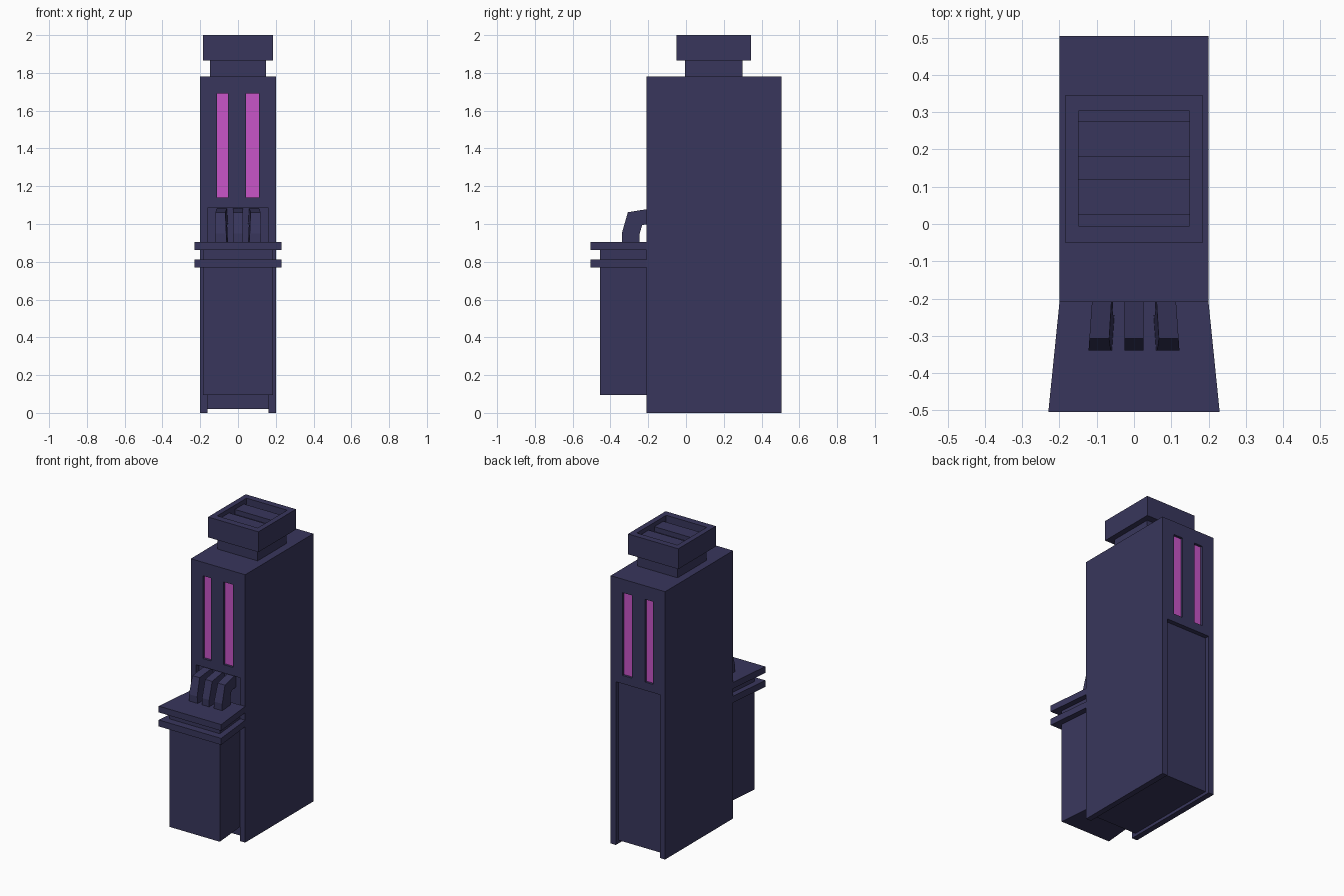
import bpy, bmesh

if "Cube" in bpy.data.objects:
    bpy.data.objects.remove(bpy.data.objects["Cube"])


def material(name, rgb):
    m = bpy.data.materials.new(name)
    m.diffuse_color = (*rgb, 1)
    m.use_nodes = True
    m.node_tree.nodes["Principled BSDF"].inputs["Base Color"].default_value = m.diffuse_color
    return m


SHELL = material("dark_violet", (0.04, 0.037, 0.107))
GLOW = material("pink_glow", (0.58, 0.09, 0.58))


def finish(name, bm, mat):
    bmesh.ops.recalc_face_normals(bm, faces=bm.faces)
    me = bpy.data.meshes.new(name)
    bm.to_mesh(me)
    bm.free()
    ob = bpy.data.objects.new(name, me)
    bpy.context.collection.objects.link(ob)
    me.materials.append(mat)
    return ob


def prism(name, lower, upper, mat=SHELL):
    """Solid between two matching outlines of 3D points."""
    bm = bmesh.new()
    a = [bm.verts.new(p) for p in lower]
    b = [bm.verts.new(p) for p in upper]
    bm.faces.new(a)
    bm.faces.new(b)
    n = len(a)
    for i in range(n):
        j = (i + 1) % n
        bm.faces.new((a[i], a[j], b[j], b[i]))
    return finish(name, bm, mat)


def box(name, x, y, z, mat=SHELL):
    base = [(x[0], y[0]), (x[1], y[0]), (x[1], y[1]), (x[0], y[1])]
    return prism(name, [(*p, z[0]) for p in base], [(*p, z[1]) for p in base], mat)


def taper(name, front_w, front_y, back_w, back_y, z):
    base = [(-front_w, front_y), (front_w, front_y), (back_w, back_y), (-back_w, back_y)]
    return prism(name, [(*p, z[0]) for p in base], [(*p, z[1]) for p in base])


def carve(target, cutters):
    for c in cutters:
        m = target.modifiers.new("cut", "BOOLEAN")
        m.operation, m.solver, m.object = "DIFFERENCE", "EXACT", c
    bpy.context.view_layer.update()
    dg = bpy.context.evaluated_depsgraph_get()
    me = bpy.data.meshes.new_from_object(target.evaluated_get(dg))
    target.modifiers.clear()
    target.data = me
    for c in cutters:
        bpy.data.objects.remove(c)


# Tall body with door recesses, window slots and a raised underside
FRONT, BACK = -0.21, 0.505
MID = (FRONT + BACK) / 2
DOOR_DEPTH, SLOT_DEPTH = 0.03, 0.02
WINDOWS = [(-0.112, -0.052), (0.042, 0.112)]
body = box("body", (-0.2, 0.2), (FRONT, BACK), (0, 1.78))
cutters = [box("cut_base", (-0.162, 0.162), (-0.5, 0.8), (-0.1, 0.02))]


def face_range(front, depth, outside):
    if front:
        return (FRONT - outside, FRONT + depth)
    return (BACK - depth, BACK + outside)


for front in (True, False):
    cutters.append(box("cut_door", (-0.162, 0.162),
                       face_range(front, DOOR_DEPTH, 0.1), (-0.05, 1.085)))
    for w in WINDOWS:
        cutters.append(box("cut_slot", w, face_range(front, SLOT_DEPTH, 0.1), (1.14, 1.69)))
carve(body, cutters)

# Glowing strips at the bottom of the slots
for front in (True, False):
    for i, w in enumerate(WINDOWS):
        side = "front" if front else "back"
        y = face_range(front, SLOT_DEPTH + 0.004, -SLOT_DEPTH + 0.004)
        box(f"{side}_light_strip_{i + 1}", w, y, (1.14, 1.69), GLOW)

# Counter: narrow pedestal with two flared slabs
taper("counter_pedestal", 0.185, -0.455, 0.16, FRONT + DOOR_DEPTH, (0.095, 0.88))
for name, z in (("counter_lower_slab", (0.77, 0.813)), ("counter_top", (0.863, 0.905))):
    taper(name, 0.23, -0.505, 0.2, FRONT, z)

# Three bent ducts from the counter into the body
PROFILE = [(-0.34, 0.9), (-0.34, 0.95), (-0.308, 1.062), (-0.18, 1.083),
           (-0.18, 1.0), (-0.232, 0.995), (-0.245, 0.95), (-0.245, 0.9)]
for name, s in (("left_duct", -1), ("middle_duct", 0), ("right_duct", 1)):
    def section(off, inner):
        pts = []
        for y, z in PROFILE:
            shift = 0.07 * (y + 0.34) + (0.06 * (1.08 - z) if inner else 0)
            pts.append((s * (0.096 - shift) + off, y, z))
        return pts
    prism(name, section(-0.026, s > 0), section(0.026, s < 0))

# Chimney neck and open cap with two slats
box("chimney_neck", (-0.148, 0.148), (-0.005, 0.3), (1.775, 1.87))
cap = box("chimney_cap", (-0.185, 0.185), (-0.05, 0.345), (1.865, 2.0))
carve(cap, [box("cut_cap", (-0.149, 0.149), (-0.005, 0.303), (1.94, 2.1))])
for i, y in enumerate(((0.025, 0.12), (0.18, 0.275))):
    box(f"chimney_slat_{i + 1}", (-0.149, 0.149), y, (1.935, 1.972))
